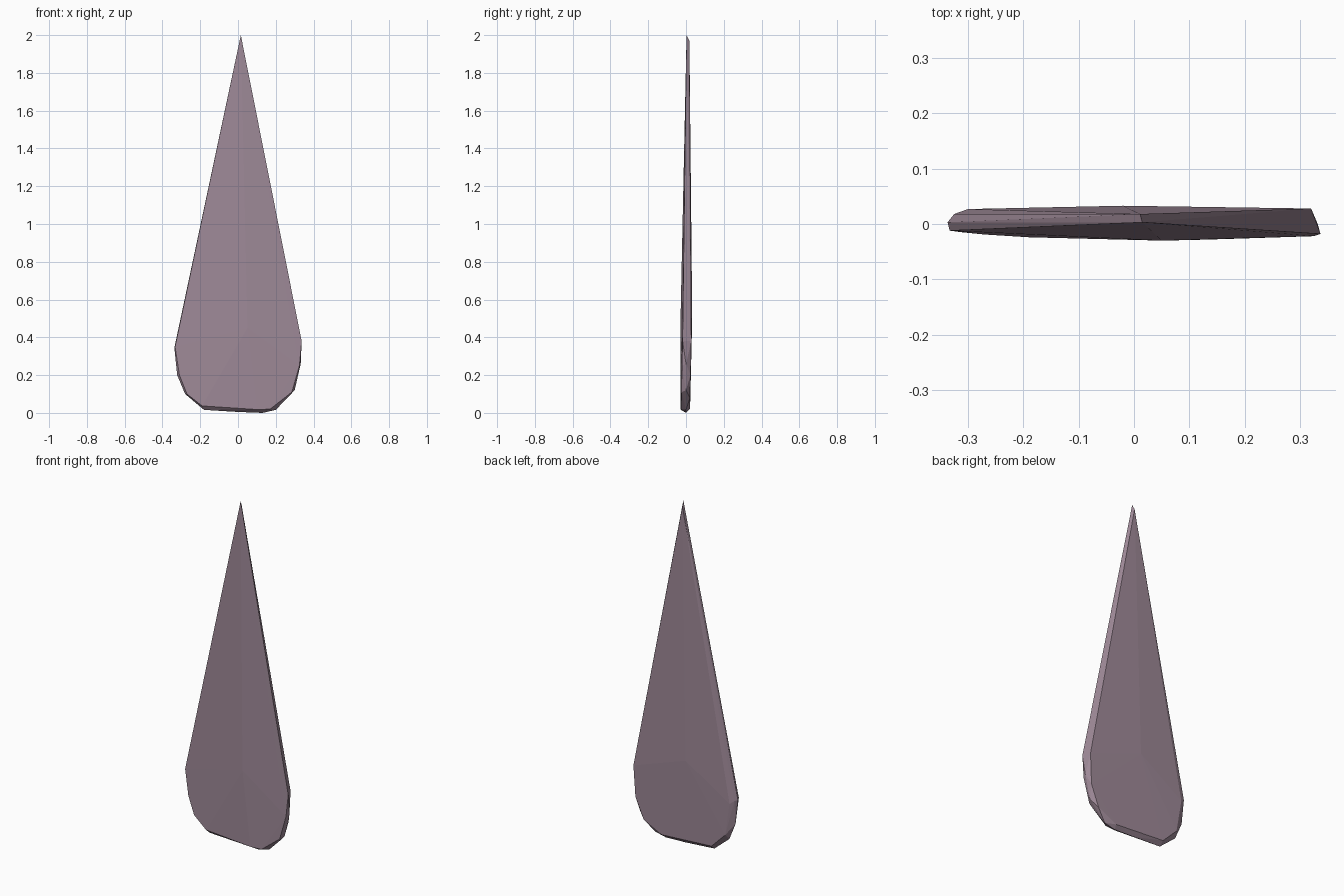
import bpy, bmesh

# outline of the front face, the middle rim and the back face: (x, y, z)
front = [(0.015, 0.003, 2.0), (-0.333, -0.012, 0.35), (-0.31, -0.015, 0.2),
         (-0.27, -0.019, 0.1), (-0.19, -0.024, 0.037), (0.10, -0.029, 0.018),
         (0.17, -0.027, 0.02), (0.285, -0.023, 0.11), (0.325, -0.022, 0.25),
         (0.337, -0.018, 0.38), (0.05, -0.030, 0.45)]
rim = [(-0.337, 0.003, 0.345), (-0.322, 0.003, 0.2), (-0.28, 0.0, 0.1),
       (-0.18, -0.005, 0.016), (0.0, 0.0, 0.005), (0.13, 0.0, 0.0),
       (0.20, 0.0, 0.016), (0.30, 0.0, 0.12), (0.332, 0.0, 0.26)]
back = [(0.011, 0.018, 1.97), (-0.325, 0.018, 0.34), (-0.30, 0.027, 0.32),
        (-0.27, 0.024, 0.13), (-0.18, 0.022, 0.04), (0.14, 0.020, 0.02),
        (0.26, 0.021, 0.08), (0.31, 0.024, 0.2), (0.32, 0.028, 0.38),
        (-0.02, 0.033, 0.5)]

# faceted shard: convex skin around the outlines
bm = bmesh.new()
for p in front + rim + back:
    bm.verts.new(p)
res = bmesh.ops.convex_hull(bm, input=bm.verts[:])
bmesh.ops.delete(bm, geom=[v for v in bm.verts if not v.link_faces], context='VERTS')
bmesh.ops.recalc_face_normals(bm, faces=bm.faces[:])
mesh = bpy.data.meshes.new("stone_shard")
bm.to_mesh(mesh)
bm.free()
shard = bpy.data.objects.new("stone_shard", mesh)
bpy.context.collection.objects.link(shard)

# dusty mauve
mat = bpy.data.materials.new("dusty_mauve")
mat.diffuse_color = (0.34, 0.25, 0.31, 1)
mesh.materials.append(mat)
